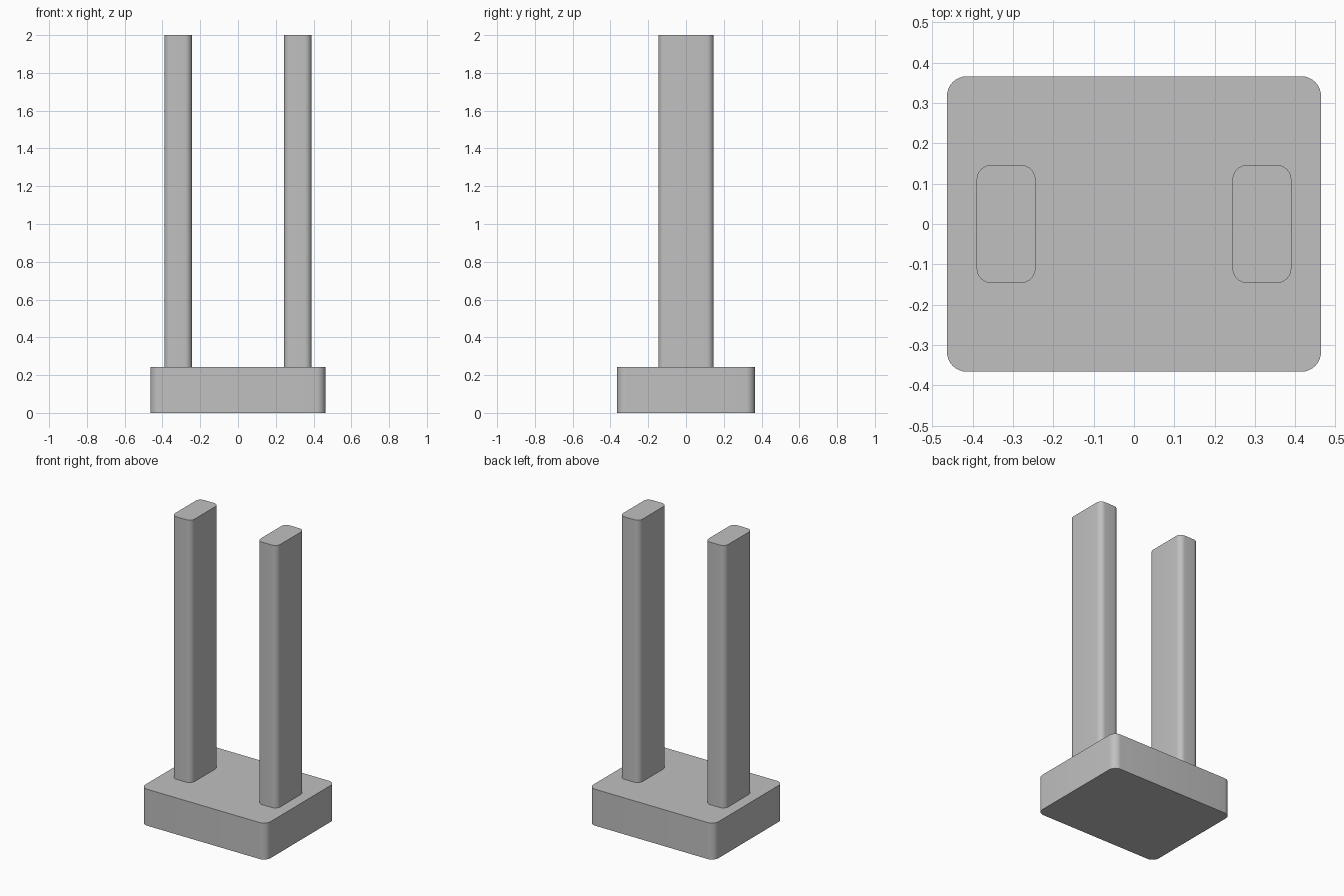
import bpy
import bmesh
import math

if "Cube" in bpy.data.objects:
    bpy.data.objects.remove(bpy.data.objects["Cube"], do_unlink=True)

# Single plain grey
grey = bpy.data.materials.new("grey")
grey.use_nodes = True
colour = (0.53, 0.53, 0.53, 1)
grey.diffuse_color = colour
grey.node_tree.nodes["Principled BSDF"].inputs["Base Color"].default_value = colour


def rounded_block(name, x, width, depth, bottom, top, radius):
    """Upright block with rounded vertical edges and crisp ends."""
    mesh = bpy.data.meshes.new(name)
    bm = bmesh.new()
    bmesh.ops.create_cube(bm, size=1)
    bmesh.ops.scale(bm, vec=(width, depth, top - bottom), verts=bm.verts)
    bmesh.ops.translate(bm, vec=(x, 0, (bottom + top) / 2), verts=bm.verts)
    upright = [e for e in bm.edges
               if abs(e.verts[0].co.z - e.verts[1].co.z) > 0.01]
    bmesh.ops.bevel(bm, geom=upright, offset=radius, segments=8,
                    profile=0.5, affect='EDGES')
    bm.to_mesh(mesh)
    bm.free()
    mesh.materials.append(grey)
    obj = bpy.data.objects.new(name, mesh)
    bpy.context.collection.objects.link(obj)
    bpy.ops.object.select_all(action='DESELECT')
    obj.select_set(True)
    bpy.context.view_layer.objects.active = obj
    bpy.ops.object.shade_smooth_by_angle(angle=math.radians(30))
    return obj


# Base slab
base_top = 0.244
rounded_block("base", 0, 0.927, 0.732, 0, base_top, 0.049)

# Pair of upright posts standing on the base
for side, sign in (("left", 1), ("right", -1)):
    rounded_block(side + "_post", sign * 0.317, 0.146, 0.293,
                  base_top, 2, 0.037)
